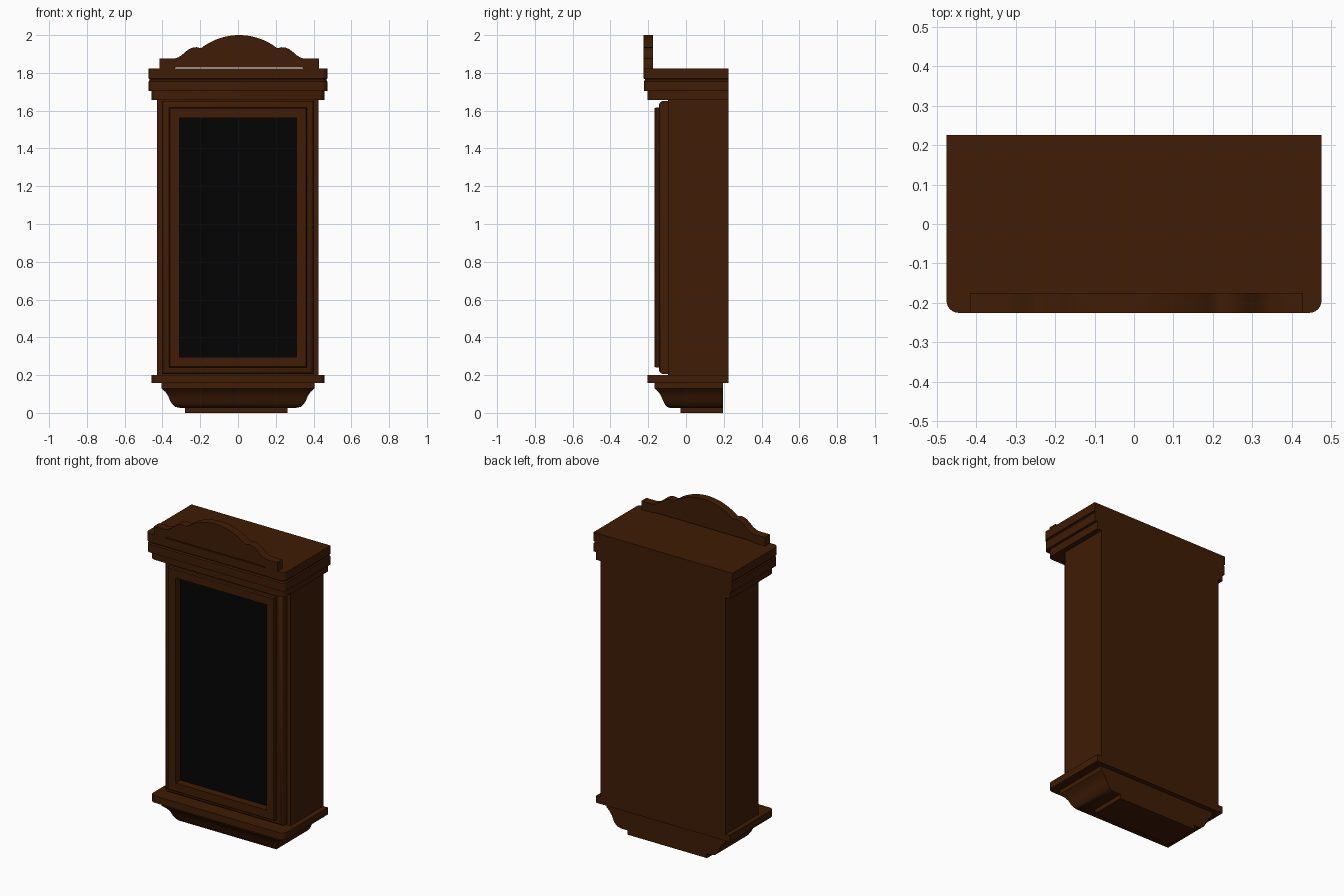
import bpy, bmesh, math

if "Cube" in bpy.data.objects:
    bpy.data.objects.remove(bpy.data.objects["Cube"])


def material(name, rgb):
    m = bpy.data.materials.new(name)
    m.diffuse_color = (*rgb, 1)
    m.use_nodes = True
    m.node_tree.nodes["Principled BSDF"].inputs["Base Color"].default_value = m.diffuse_color
    return m


WOOD = material("dark_wood", (0.05, 0.0115, 0.0014))
GLASS = material("black_glass", (0.0012, 0.0012, 0.0012))


def finish(bm, name, mat, smooth=False):
    bmesh.ops.recalc_face_normals(bm, faces=bm.faces)
    me = bpy.data.meshes.new(name)
    bm.to_mesh(me)
    bm.free()
    ob = bpy.data.objects.new(name, me)
    bpy.context.collection.objects.link(ob)
    me.materials.append(mat)
    if smooth:
        bpy.ops.object.select_all(action='DESELECT')
        ob.select_set(True)
        bpy.context.view_layer.objects.active = ob
        bpy.ops.object.shade_smooth_by_angle(angle=math.radians(35))
    return ob


def loft(name, loops, mat, smooth=False, caps=(True, True)):
    """Skin a stack of closed loops with equal point counts."""
    bm = bmesh.new()
    rings = [[bm.verts.new(p) for p in loop] for loop in loops]
    n = len(rings[0])
    for a, b in zip(rings, rings[1:]):
        for i in range(n):
            j = (i + 1) % n
            bm.faces.new((a[i], a[j], b[j], b[i]))
    if caps[0]:
        bm.faces.new(rings[0])
    if caps[1]:
        bm.faces.new(rings[-1])
    return finish(bm, name, mat, smooth)


def box(name, x0, x1, y0, y1, z0, z1, mat):
    return loft(name, [[(x0, y0, z), (x1, y0, z), (x1, y1, z), (x0, y1, z)]
                       for z in (z0, z1)], mat)


def plan(hx, yf, yb, z, r):
    """Plan outline with the two front corners rounded."""
    pts = [(hx, yb, z), (-hx, yb, z)]
    for cx, start in ((-hx + r, math.pi), (hx - r, 1.5 * math.pi)):
        for k in range(7):
            a = start + k * math.pi / 12
            pts.append((cx + r * math.cos(a), yf + r + r * math.sin(a), z))
    return pts


# Case and lower shelf
box("case_body", -0.428, 0.425, -0.095, 0.225, 0.19, 1.67, WOOD)
loft("lower_shelf", [plan(0.457, -0.205, 0.225, z, 0.03) for z in (0.157, 0.2)], WOOD, True)

# Base moulding (ogee tapering downward) and foot plate
base = [(0.405, -0.167, 0.16), (0.405, -0.167, 0.13), (0.385, -0.147, 0.112),
        (0.37, -0.132, 0.09), (0.36, -0.122, 0.065), (0.347, -0.112, 0.045),
        (0.332, -0.1, 0.032), (0.305, -0.085, 0.026)]
loft("base_moulding", [[(-h, y, z), (h, y, z), (h, 0.195, z), (-h, 0.195, z)]
                       for h, y, z in base], WOOD, True)
box("foot_plate", -0.28, 0.262, -0.028, 0.195, 0.0, 0.03, WOOD)

# Cornice: lower band, then wider band with a thin groove
loft("cornice_lower_band", [plan(0.457, -0.205, 0.225, z, 0.03) for z in (1.657, 1.708)],
     WOOD, True)
cornice = [(0.473, 1.704), (0.473, 1.755), (0.468, 1.762),
           (0.468, 1.768), (0.475, 1.77), (0.475, 1.822)]
loft("cornice", [plan(h, -h + 0.25, 0.225, z, 0.03) for h, z in cornice], WOOD, True)

# Door frame: stepped moulding made from concentric rectangles
door = [(0.40, -0.09), (0.40, -0.12), (0.397, -0.13), (0.391, -0.138),
        (0.382, -0.142), (0.365, -0.142), (0.365, -0.16), (0.36, -0.167),
        (0.31, -0.167), (0.31, -0.11)]


def door_rect(h, y):
    d = 0.40 - h
    return [(-h, y, 0.205 + d), (h, y, 0.205 + d), (h, y, 1.652 - d), (-h, y, 1.652 - d)]


loft("door_frame", [door_rect(h, y) for h, y in door], WOOD, True, (False, False))
box("door_glass", -0.311, 0.311, -0.12, -0.113, 0.293, 1.564, GLASS)

# Crest board: scrolled outline, mirrored, with a slight arch beneath
half = [(0.422, 1.82), (0.422, 1.875), (0.345, 1.875), (0.325, 1.881), (0.305, 1.893),
        (0.285, 1.911), (0.265, 1.926), (0.245, 1.934), (0.225, 1.936), (0.205, 1.931)]
R = (0.2 ** 2 + 0.068 ** 2) / (2 * 0.068)
for k in range(12):
    x = 0.2 * (1 - k / 12)
    half.append((x, 2.0 - R + math.sqrt(R * R - x * x)))
outline = half + [(0.0, 2.0)] + [(-x, z) for x, z in reversed(half)]
outline += [(-0.345, 1.82), (-0.335, 1.828), (0.335, 1.828), (0.345, 1.82)]
loft("crest_board", [[(x + 0.006, y, z) for x, z in outline] for y in (-0.225, -0.175)],
     WOOD, True)
